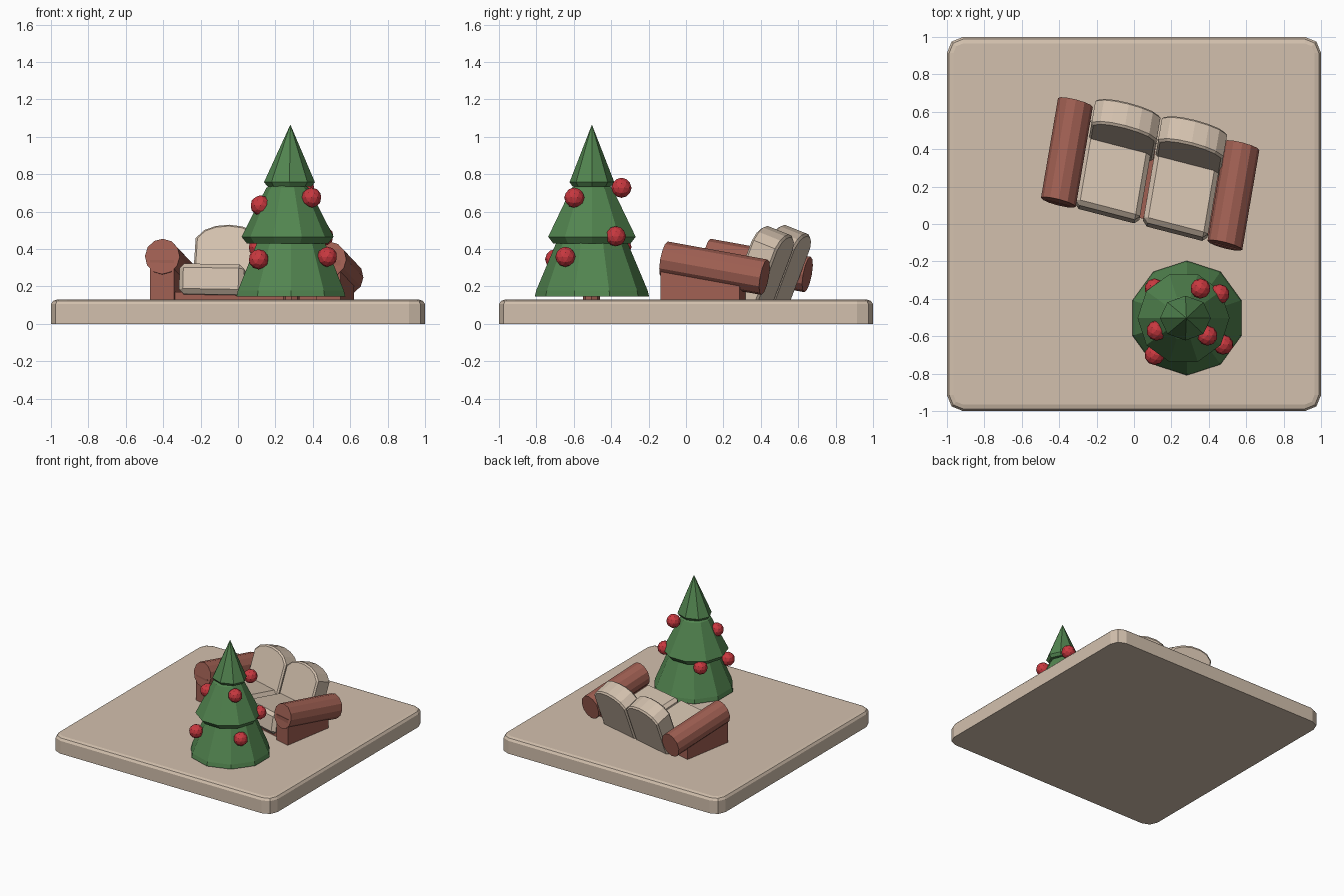
import bpy, bmesh, math
from mathutils import Matrix, Vector

if "Cube" in bpy.data.objects:
    bpy.data.objects.remove(bpy.data.objects["Cube"])


def material(name, r, g, b):
    m = bpy.data.materials.new(name)
    m.diffuse_color = (r, g, b, 1)
    m.use_nodes = True
    m.node_tree.nodes["Principled BSDF"].inputs["Base Color"].default_value = m.diffuse_color
    return m


BEIGE = material("beige", 0.65, 0.53, 0.42)
RUST = material("rust_brown", 0.35, 0.115, 0.085)
GREEN = material("fir_green", 0.085, 0.235, 0.08)
RED = material("ornament_red", 0.58, 0.04, 0.05)


def finish(name, bm, mat):
    bmesh.ops.recalc_face_normals(bm, faces=bm.faces)
    me = bpy.data.meshes.new(name)
    bm.to_mesh(me)
    bm.free()
    me.materials.append(mat)
    ob = bpy.data.objects.new(name, me)
    bpy.context.collection.objects.link(ob)
    return ob


def loft(name, rings, mat, matrix=Matrix(), bevel=0.0):
    """Skin a stack of equal-length rings and cap both ends."""
    bm = bmesh.new()
    vs = [[bm.verts.new(p) for p in ring] for ring in rings]
    n = len(vs[0])
    for a, b in zip(vs, vs[1:]):
        for i in range(n):
            j = (i + 1) % n
            bm.faces.new((a[i], a[j], b[j], b[i]))
    bm.faces.new(vs[0])
    bm.faces.new(vs[-1])
    bmesh.ops.remove_doubles(bm, verts=bm.verts, dist=1e-4)
    if bevel:
        bmesh.ops.recalc_face_normals(bm, faces=bm.faces)
        sharp = [e for e in bm.edges if e.calc_face_angle(0) > 1.0]
        bmesh.ops.bevel(bm, geom=sharp, offset=bevel, segments=1,
                        affect='EDGES', profile=0.5)
    bm.transform(matrix)
    return finish(name, bm, mat)


def along_y(pts, y0, y1):
    return [[(x, y, z) for x, z in pts] for y in (y0, y1)]


def along_x(pts, x0, x1):
    return [[(x, y, z) for y, z in pts] for x in (x0, x1)]


def frame(origin, ex, ey, ez):
    m = Matrix((ex, ey, ez)).transposed().to_4x4()
    m.translation = Vector(origin)
    return m


def rect(a0, a1, b0, b1):
    return [(a0, b0), (a1, b0), (a1, b1), (a0, b1)]


# floor slab with rounded corners and a softened top edge
def slab_ring(inset, z, r=0.085):
    ring = []
    for k, (sx, sy) in enumerate([(1, 1), (-1, 1), (-1, -1), (1, -1)]):
        for s in range(3):
            a = math.radians(90 * k + 45 * s)
            ring.append((sx * (1 - r) + (r - inset) * math.cos(a),
                         sy * (1 - r) + (r - inset) * math.sin(a), z))
    return ring


loft("floor", [slab_ring(i, z) for i, z in
               [(0, 0), (0, 0.105), (0.012, 0.123), (0.035, 0.13)]], BEIGE)

# sofa frames: upright, reclined (arms and seats), leaning (back cushions)
upright = frame((0.04, 0, 0), (0.968, -0.25, 0), (0.166, 0.97, 0), (0, 0, 1))
reclined = frame((0.03, -0.06, 0), (0.968, -0.25, -0.016),
                 (0.166, 0.97, -0.175), (0.03, 0.17, 0.985))
leaning = frame((0.105, 0.378, 0.28), (0.968, -0.25, -0.016),
                (0.155, 0.90, -0.36), (0.06, 0.35, 0.93))

loft("sofa_base", along_x(rect(0.03, 0.42, 0.1, 0.17), -0.42, 0.42), RUST, upright)

post = [(-0.005, 0.1), (-0.005, 0.34), (0.43, 0.25), (0.43, 0.1)]
arch = [(-0.18, -0.19), (0.18, -0.19), (0.18, 0.19), (0.135, 0.237), (0.075, 0.261),
        (0, 0.27), (-0.075, 0.261), (-0.135, 0.237), (-0.18, 0.19)]
for side, s in (("left", -1), ("right", 1)):
    # armrest roll on a narrower post
    roll = [(0.46 * s + 0.096 * math.cos(math.tau * i / 12),
             0.358 + 0.096 * math.sin(math.tau * i / 12)) for i in range(12)]
    loft(side + "_arm_roll", along_y(roll, 0, 0.55), RUST, reclined)
    loft(side + "_arm_post", along_x(post, 0.46 * s - 0.066, 0.46 * s + 0.066), RUST, upright)
    # seat and back cushions
    c = 0.188 * s - 0.005
    loft(side + "_seat", along_y(rect(c - 0.178, c + 0.178, 0.165, 0.33), 0.022, 0.50),
         BEIGE, reclined, 0.025)
    c = 0.184 * s + 0.008
    loft(side + "_back_cushion", along_y([(c + x, z) for x, z in arch], 0, 0.15),
         BEIGE, leaning, 0.012)


# tree: stacked skirts with turned-under lips
def circle(cx, cy, r, z, n, turn=0.0, squash=1.0):
    return [(cx + r * math.cos(turn + math.tau * i / n),
             cy + r * squash * math.sin(turn + math.tau * i / n), z) for i in range(n)]


loft("trunk", [circle(0.285, -0.505, 0.045, z, 8) for z in (0.1, 0.3)], RUST)
tiers = [  # name, centre x, sides, turn, squash, (radius, z) profile
    ("lower_branches", 0.283, 10, math.pi / 2, 1.0,
     [(0.306, 0.145), (0.298, 0.178), (0.19, 0.435), (0.12, 0.46)]),
    ("middle_branches", 0.265, 10, 0.0, 1.0,
     [(0.218, 0.43), (0.246, 0.465), (0.115, 0.725), (0.08, 0.75)]),
    ("top_branches", 0.275, 8, 0.0, 0.88,
     [(0.118, 0.735), (0.136, 0.757), (0.0, 1.065)]),
]
for name, cx, n, turn, squash, prof in tiers:
    rings = [circle(cx if r else 0.28, -0.503, r, z, n, turn, squash) for r, z in prof]
    loft(name, rings, GREEN)

# ornaments
spots = [(0.11, -0.345, 0.41), (0.355, -0.345, 0.727), (0.457, -0.375, 0.468),
         (0.12, -0.57, 0.633), (0.393, -0.597, 0.674), (0.477, -0.645, 0.358),
         (0.11, -0.70, 0.345)]
for i, p in enumerate(spots):
    bm = bmesh.new()
    bmesh.ops.create_icosphere(bm, subdivisions=2, radius=0.054,
                               matrix=Matrix.Translation(p))
    finish("ornament_%d" % (i + 1), bm, RED)
